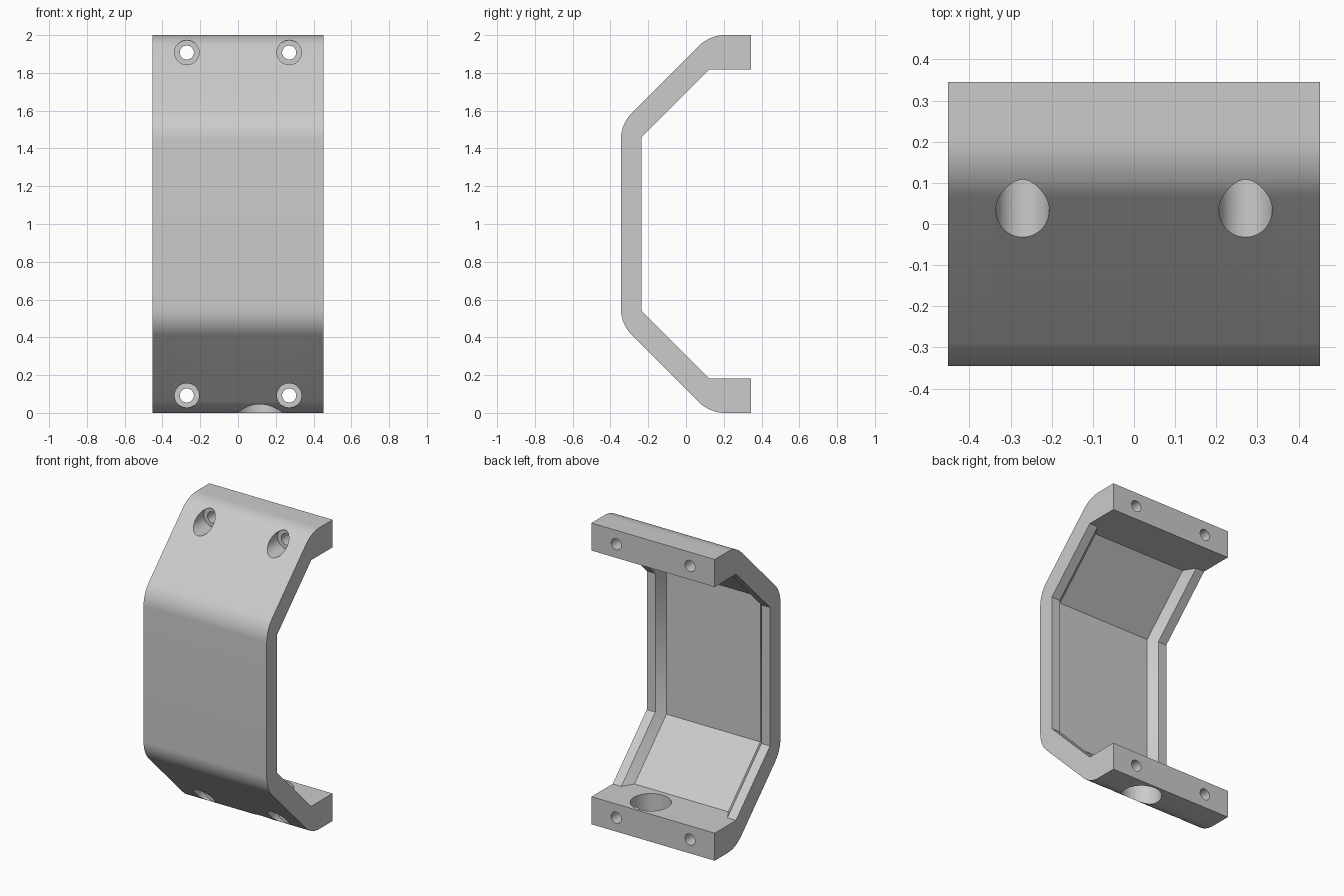
import bpy, bmesh, math
from mathutils import Vector, Matrix

if "Cube" in bpy.data.objects:
    bpy.data.objects.remove(bpy.data.objects["Cube"], do_unlink=True)

HALF_W, BACK, FRONT, TOP = 0.4525, 0.345, -0.345, 2.0
RIM, SLOPE, DEPTH = 0.063, 0.045, 0.052    # rim width, wall run, recess depth
FILLET, STEPS = 0.2, 10

grey = bpy.data.materials.new("light_grey")
grey.use_nodes = True
colour = (0.6, 0.6, 0.6, 1)
grey.diffuse_color = colour
grey.node_tree.nodes["Principled BSDF"].inputs["Base Color"].default_value = colour


def fillet(before, corner, after):
    """Round one profile corner with an arc."""
    before, corner, after = Vector(before), Vector(corner), Vector(after)
    u, v = (before - corner).normalized(), (after - corner).normalized()
    half = u.angle(v) / 2
    centre = corner + (u + v).normalized() * FILLET / math.sin(half)
    start = corner + u * FILLET / math.tan(half) - centre
    end = corner + v * FILLET / math.tan(half) - centre
    turn = start.angle_signed(end)
    return [centre + Matrix.Rotation(-turn * i / STEPS, 2) @ start for i in range(STEPS + 1)]


def mirrored(points):
    return points + [Vector((p[0], TOP - p[1])) for p in reversed(points)]


# Outer outline: upper half, then its mirror image
tip, shoulder, bend, mid = (BACK, TOP), (0.125, TOP), (FRONT, 1.53), (FRONT, 1.0)
outer = mirrored([Vector(tip)] + fillet(tip, shoulder, bend) + fillet(shoulder, bend, mid))


def section(depth):
    """Closed outline with the inside face cut back by depth."""
    inner = mirrored([Vector((BACK, 1.817)),
                      Vector((0.122 - depth * math.sqrt(2), 1.817)),
                      Vector((-0.235 - depth, 1.46 + depth * math.tan(math.pi / 8)))])
    return outer + inner[::-1]


# Bracket shell: outlines skinned across the width, with a sloped-wall recess
rim_x = HALF_W - RIM
floor_x = rim_x - SLOPE
stations = [(-HALF_W, 0), (-rim_x, 0), (-floor_x, DEPTH),
            (floor_x, DEPTH), (rim_x, 0), (HALF_W, 0)]
bm = bmesh.new()
rings = [[bm.verts.new((x, p[0], p[1])) for p in section(d)] for x, d in stations]
for a, b in zip(rings, rings[1:]):
    for i in range(len(a)):
        j = (i + 1) % len(a)
        bm.faces.new((a[i], a[j], b[j], b[i]))
bm.faces.new(rings[0])
bm.faces.new(rings[-1])
bmesh.ops.recalc_face_normals(bm, faces=bm.faces)
mesh = bpy.data.meshes.new("bracket_shell")
bm.to_mesh(mesh)
bm.free()
shell = bpy.data.objects.new("bracket_shell", mesh)
bpy.context.collection.objects.link(shell)
mesh.materials.append(grey)


def drill(start, end, radius):
    """Cut a round hole from start to end."""
    start, end = Vector(start), Vector(end)
    axis = end - start
    bpy.ops.mesh.primitive_cylinder_add(
        vertices=48, radius=radius, depth=axis.length, location=(start + end) / 2,
        rotation=axis.to_track_quat("Z", "Y").to_euler())
    cutter = bpy.context.object
    cutter.name = "hole_cutter"
    cutter.hide_render = True
    cutter.data.materials.append(grey)
    cut = shell.modifiers.new("hole", "BOOLEAN")
    cut.operation, cut.solver, cut.object = "DIFFERENCE", "EXACT", cutter
    bpy.context.view_layer.objects.active = shell
    bpy.ops.object.modifier_apply(modifier=cut.name)
    bpy.data.objects.remove(cutter, do_unlink=True)


# Counterbored screw holes in both flanges
for x in (-0.271, 0.271):
    for z in (0.092, TOP - 0.092):
        drill((x, -0.2, z), (x, 0.12, z), 0.065)
        drill((x, 0.05, z), (x, 0.5, z), 0.037)

# Cable hole through the lower flange
drill((0.115, 0.205, -0.1), (0.115, 0.205, 0.3), 0.124)

# Smooth the rounded bends and hole walls, keep edges sharp
bpy.ops.object.select_all(action="DESELECT")
shell.select_set(True)
bpy.context.view_layer.objects.active = shell
bpy.ops.object.shade_smooth_by_angle(angle=math.radians(30))
